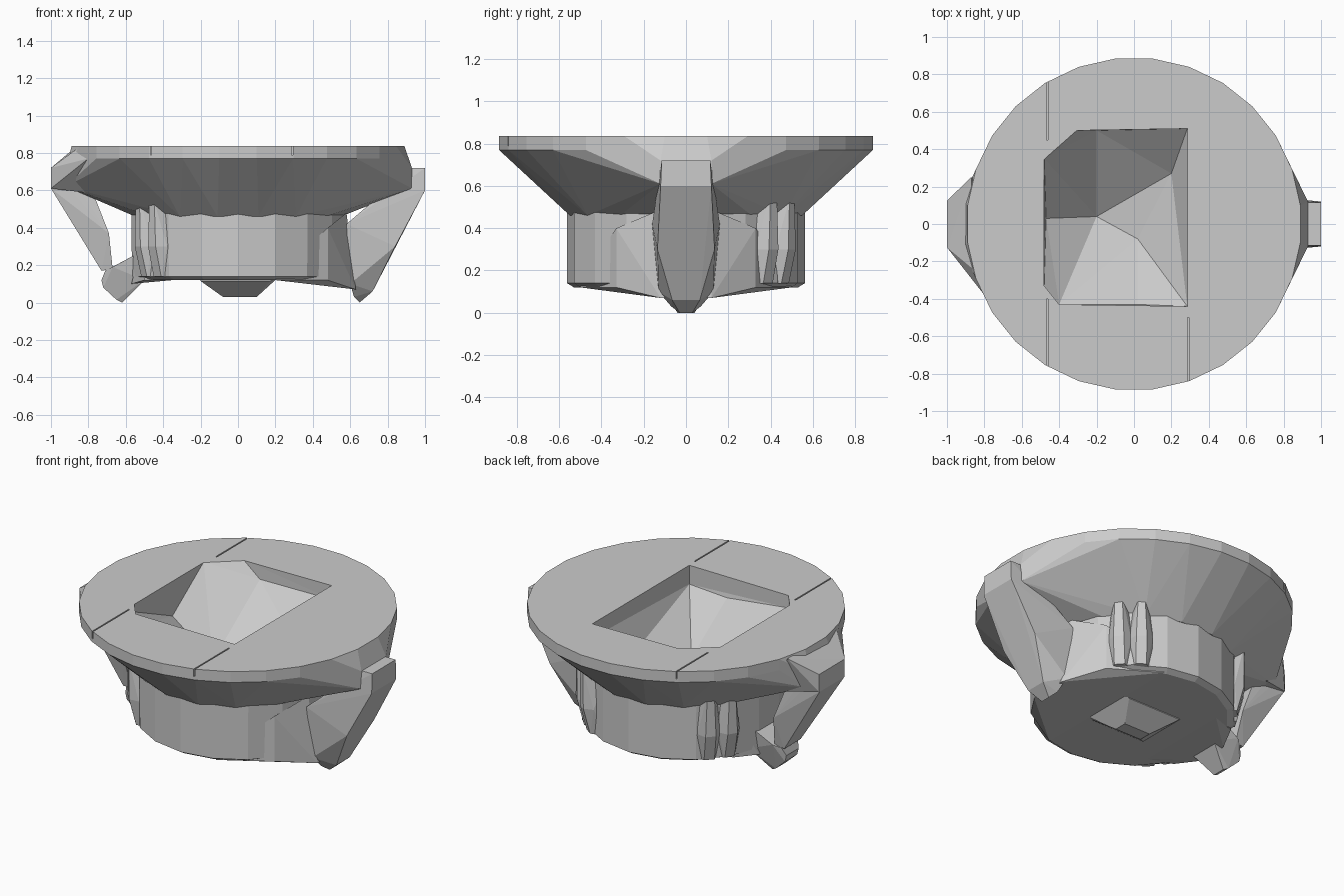
import bpy, bmesh
from math import sin, cos, pi, radians
from mathutils import Matrix

if "Cube" in bpy.data.objects:
    bpy.data.objects.remove(bpy.data.objects["Cube"])


def hull(name, pts):
    """Faceted convex solid around a few points."""
    bm = bmesh.new()
    for p in pts:
        bm.verts.new(p)
    res = bmesh.ops.convex_hull(bm, input=bm.verts[:])
    junk = {g for g in res["geom_interior"] + res["geom_unused"]
            if isinstance(g, bmesh.types.BMVert)}
    bmesh.ops.delete(bm, geom=list(junk), context='VERTS')
    bmesh.ops.dissolve_limit(bm, angle_limit=radians(1), verts=bm.verts[:], edges=bm.edges[:])
    bmesh.ops.recalc_face_normals(bm, faces=bm.faces[:])
    me = bpy.data.meshes.new(name)
    bm.to_mesh(me)
    bm.free()
    ob = bpy.data.objects.new(name, me)
    bpy.context.collection.objects.link(ob)
    return ob


def ring(rx, ry, z, n):
    return [(rx * cos(2 * pi * (i + .5) / n), ry * sin(2 * pi * (i + .5) / n), z) for i in range(n)]


def band(rows):
    """Rows of (x, half width, z), mirrored across y."""
    return [(x, s * y, z) for x, y, z in rows for s in (-1, 1)]


def cut(target, cutter):
    m = target.modifiers.new(cutter.name, 'BOOLEAN')
    m.operation = 'DIFFERENCE'
    m.solver = 'EXACT'
    m.object = cutter
    cutter.hide_render = True
    cutter.hide_viewport = True
    cutter.display_type = 'WIRE'


# Wide rim, flaring out from the body, with side lugs
rim = hull("rim", ring(.895, .89, .837, 28) + ring(.895, .89, .77, 28) + ring(.56, .56, .46, 16)
           + band([(.93, .12, .72), (.93, .12, .61), (-.92, .13, .72), (-.92, .13, .62)]))
hull("left_lug", [(-.87, .25, .83), (-.85, -.25, .83), (-.8, -.38, .77)]
     + band([(-1, .125, .72), (-1, .125, .61), (-.75, .2, .58)]))

# Drum body
body = hull("body", ring(.58, .563, .5, 18) + ring(.575, .563, .14, 18) + ring(.53, .53, .12, 18))

# Sunken opening: straight walls, then slanted faces down to a low point
outline = [(-.31, .5, .84), (.285, .51, .75), (.285, -.44, .72),
           (-.4, -.43, .76), (-.48, -.33, .79), (-.48, .35, .84)]
floor = [(-.2, .5, .75), (-.47, .03, .63), (-.2, .22, .55), (-.2, .04, .42),
         (.02, -.08, .47), (.2, .27, .55), (.02, -.43, .71)]
cavity = hull("cavity_cutter", [(x, y, .9) for x, y, z in outline] + outline + floor)
cut(rim, cavity)
cut(body, cavity)

# Thin seams across the top surface
for i, (x, y0, y1) in enumerate([(-.465, .45, .76), (-.465, -.76, -.4), (.29, -.86, -.5)]):
    seam = hull(f"seam_cutter_{i}", [(x + s * .004, y, z) for s in (-1, 1)
                                     for y in (y0, y1) for z in (.79, .9)])
    cut(rim, seam)

# Sagging wedges under the drum, towards each handle
hull("right_wedge", band([(.58, .14, .48), (.63, .12, .07), (.2, .5, .15), (.2, .5, .12),
                          (.48, .33, .12), (.48, .33, .4)]))
hull("left_wedge", band([(-.57, .1, .1), (-.5, .25, .12), (-.35, .3, .12), (-.52, .2, .3)]))

# Vertical ribs on the body corners
for label, a in (("front_left", 216), ("back_left", 144), ("back_right", 48)):
    for k, (da, top) in enumerate(((-6, .57), (6, .54))):
        rib = hull(f"{label}_rib_{k}", [
            (.5, -.07, top - .04), (.5, .07, top - .04), (.62, -.02, top), (.62, .02, top),
            (.62, -.03, .3), (.62, .03, .3), (.57, -.065, .3), (.57, .065, .3),
            (.58, -.03, .14), (.58, .03, .14), (.5, -.07, .13), (.5, .07, .13)])
        rib.data.transform(Matrix.Rotation(radians(a + da), 4, 'Z'))

# Faceted rectangular foot under the centre
hull("foot", band([(-.21, .16, .13), (.21, .16, .13), (-.2, .16, .115), (.17, .16, .115),
                   (-.08, .04, .03), (.1, .04, .03)]))

# Right handle: a solid fin joined to the body
hull("right_handle", band([(.93, .115, .72), (1, .115, .72), (1, .12, .6), (.93, .12, .61),
                           (.84, .135, .3), (.58, .16, .42), (.6, .13, .1),
                           (.72, .065, .06), (.65, .03, 0), (.62, .07, .03)]))

# Left handle: an open bar and a hooked end
hull("left_handle", band([(-.93, .12, .72), (-1, .12, .72), (-1, .12, .61), (-.78, .12, .6),
                          (-.69, .13, .37), (-.67, .09, .18), (-.73, .08, .17)]))
hull("left_handle_hook", band([(-.71, .08, .17), (-.73, .06, .12), (-.72, .06, .08), (-.65, .05, .015),
                               (-.62, .04, .0), (-.5, .1, .12), (-.56, .12, .25), (-.67, .11, .19)]))
